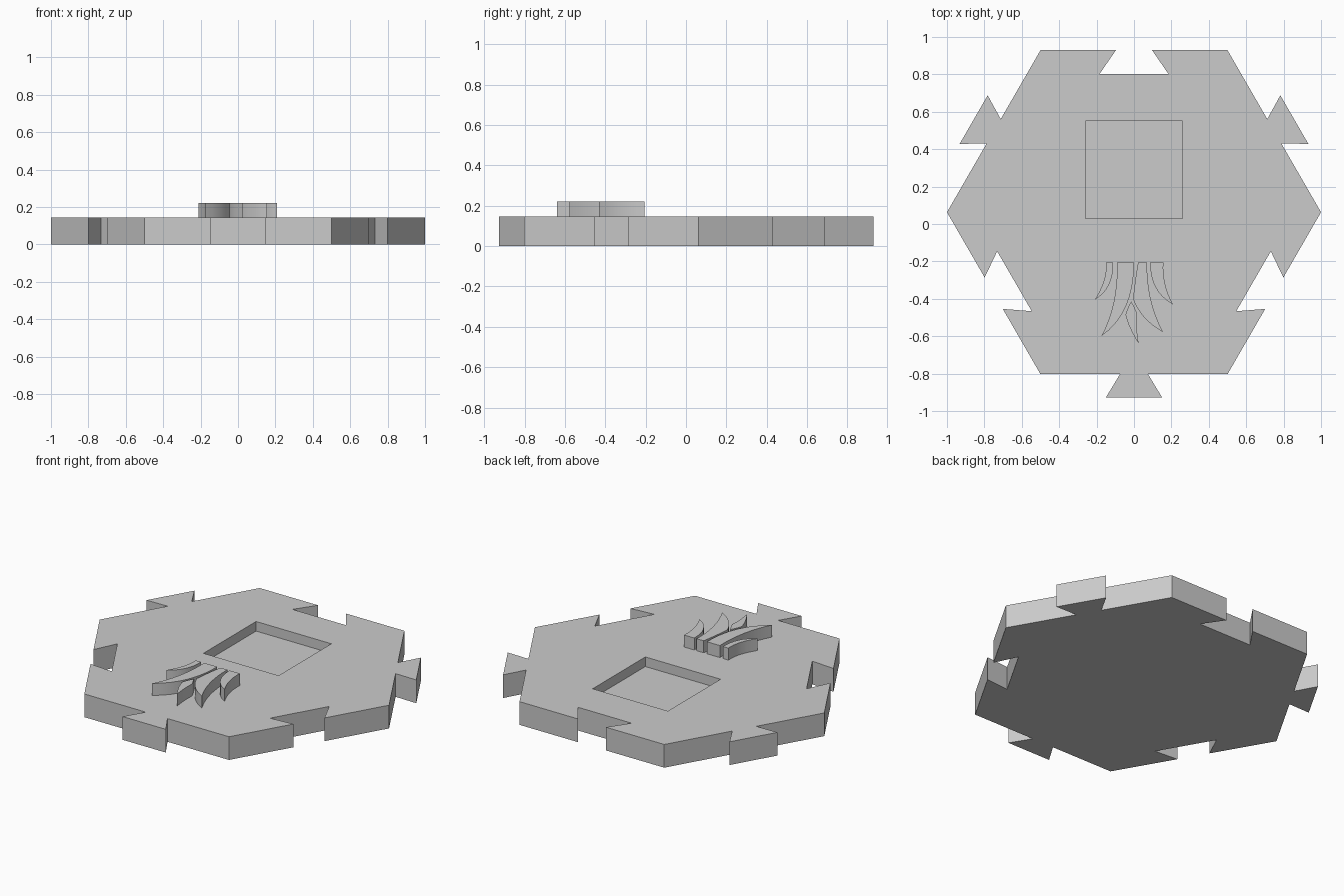
import bpy
import bmesh
import math
from mathutils import Vector, Matrix

if "Cube" in bpy.data.objects:
    bpy.data.objects.remove(bpy.data.objects["Cube"])

THICK = 0.145      # tile thickness
RELIEF = 0.22      # top of the raised strands
RECESS = 0.06      # depth of the square pocket
CENTRE = Vector((0, 0.063))

grey = bpy.data.materials.new("plain grey")
grey.use_nodes = True
grey.diffuse_color = (0.6, 0.6, 0.6, 1)
grey.node_tree.nodes["Principled BSDF"].inputs["Base Color"].default_value = (0.6, 0.6, 0.6, 1)


def prism(name, outline, bottom, top):
    """Extrude a closed flat outline between two heights."""
    bm = bmesh.new()
    face = bm.faces.new([bm.verts.new((p[0], p[1], bottom)) for p in outline])
    out = bmesh.ops.extrude_face_region(bm, geom=[face])
    raised = [v for v in out["geom"] if isinstance(v, bmesh.types.BMVert)]
    bmesh.ops.translate(bm, vec=(0, 0, top - bottom), verts=raised)
    bmesh.ops.recalc_face_normals(bm, faces=bm.faces)
    mesh = bpy.data.meshes.new(name)
    bm.to_mesh(mesh)
    bm.free()
    mesh.materials.append(grey)
    obj = bpy.data.objects.new(name, mesh)
    bpy.context.collection.objects.link(obj)
    return obj


def activate(obj):
    bpy.ops.object.select_all(action="DESELECT")
    obj.select_set(True)
    bpy.context.view_layer.objects.active = obj


# Hexagonal tile: notches and dovetail tabs alternate around the six edges
apothem = math.sqrt(3) / 2
notch = [(0.5, 0), (0.097, 0), (0.185, -0.128), (-0.185, -0.128), (-0.097, 0)]
tab = [(0.5, 0), (0.075, 0), (0.15, 0.124), (-0.15, 0.124), (-0.075, 0)]
outline = []
for i in range(6):
    turn = Matrix.Rotation(i * math.pi / 3, 2)
    for x, y in (tab if i % 2 else notch):
        outline.append(turn @ Vector((x, apothem + y)) + CENTRE)
tile = prism("hexagon_tile", outline, 0, THICK)

# Square pocket cut into the top
lo, hi, side = 0.03, 0.55, 0.26
cutter = prism("pocket_cutter", [(-side, lo), (side, lo), (side, hi), (-side, hi)],
               THICK - RECESS, THICK + 0.1)
cutter.hide_render = True
cut = tile.modifiers.new("pocket", "BOOLEAN")
cut.operation = "DIFFERENCE"
cut.solver = "EXACT"
cut.object = cutter
activate(tile)
bpy.ops.object.modifier_apply(modifier=cut.name)
bpy.data.objects.remove(cutter)


def arcs(points, steps=8):
    """Chain of smooth arcs, each passing through start, middle and end."""
    path = [Vector(points[0])]
    for k in range(0, len(points) - 2, 2):
        a, m, b = (Vector(p) for p in points[k:k + 3])
        c = 2 * m - (a + b) / 2
        for s in range(1, steps + 1):
            t = s / steps
            path.append(a * (1 - t) ** 2 + c * 2 * t * (1 - t) + b * t * t)
    return path


# Raised strands: left side and right side, both running down to the tip
TOP = -0.205
strands = {
    "outer_right_strand": ([(-0.15, TOP), (-0.16, -0.3), (-0.21, -0.405)],
                           [(-0.112, TOP), (-0.134, -0.325), (-0.21, -0.405)]),
    "long_right_strand": ([(-0.09, TOP), (-0.109, -0.42), (-0.175, -0.6)],
                          [(0, TOP), (-0.043, -0.44), (-0.175, -0.6)]),
    "centre_drop": ([(-0.015, -0.415), (-0.033, -0.45), (-0.045, -0.485),
                     (-0.022, -0.553), (0.025, -0.64)],
                    [(-0.015, -0.415), (0.002, -0.446), (0.016, -0.478),
                     (0.015, -0.555), (0.025, -0.64)]),
    "long_left_strand": ([(0.022, TOP), (0.007, -0.3), (-0.005, -0.4),
                          (0.055, -0.5), (0.155, -0.578)],
                         [(0.07, TOP), (0.089, -0.4), (0.155, -0.578)]),
    "outer_left_strand": ([(0.086, TOP), (0.116, -0.34), (0.208, -0.43)],
                          [(0.157, TOP), (0.166, -0.32), (0.208, -0.43)]),
}
for name, (left, right) in strands.items():
    left_side, right_side = arcs(left), arcs(right)
    loop = left_side + right_side[-2::-1]
    if left[0] == right[0]:
        loop.pop()
    strand = prism(name, loop, THICK, RELIEF)
    activate(strand)
    bpy.ops.object.shade_smooth_by_angle(angle=math.radians(25))
